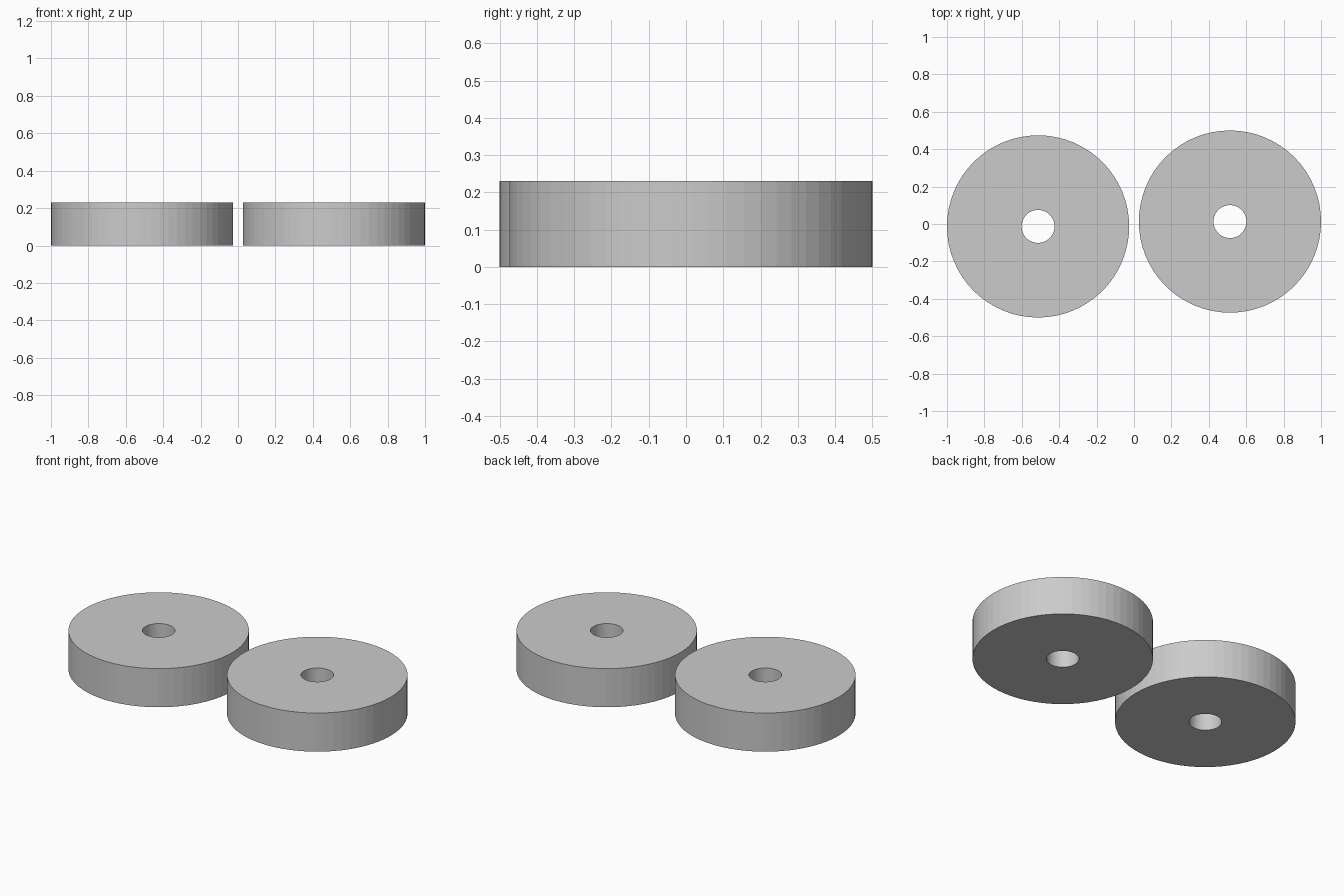
import bpy, bmesh, math

if "Cube" in bpy.data.objects:
    bpy.data.objects.remove(bpy.data.objects["Cube"])

SEGMENTS = 64
OUTER, INNER, HEIGHT = 0.487, 0.088, 0.23

grey = bpy.data.materials.new("light_grey")
grey.diffuse_color = (0.6, 0.6, 0.6, 1)
grey.use_nodes = True
grey.node_tree.nodes["Principled BSDF"].inputs["Base Color"].default_value = grey.diffuse_color


def make_disc(name, x, y):
    """Thick round disc with a straight hole through its centre."""
    bm = bmesh.new()
    # Rectangular cross-section, turned around the vertical axis
    section = [(INNER, 0), (OUTER, 0), (OUTER, HEIGHT), (INNER, HEIGHT)]
    rings = []
    for i in range(SEGMENTS):
        a = 2 * math.pi * i / SEGMENTS
        rings.append([bm.verts.new((r * math.cos(a), r * math.sin(a), z)) for r, z in section])
    for i in range(SEGMENTS):
        a, b = rings[i], rings[(i + 1) % SEGMENTS]
        for j in range(4):
            k = (j + 1) % 4
            bm.faces.new((a[j], b[j], b[k], a[k]))
    bmesh.ops.recalc_face_normals(bm, faces=bm.faces)
    mesh = bpy.data.meshes.new(name)
    bm.to_mesh(mesh)
    bm.free()
    mesh.materials.append(grey)
    disc = bpy.data.objects.new(name, mesh)
    disc.location = (x, y, 0)
    bpy.context.collection.objects.link(disc)


# Two matching discs, side by side and slightly staggered
make_disc("left_disc", -0.513, -0.013)
make_disc("right_disc", 0.513, 0.013)
